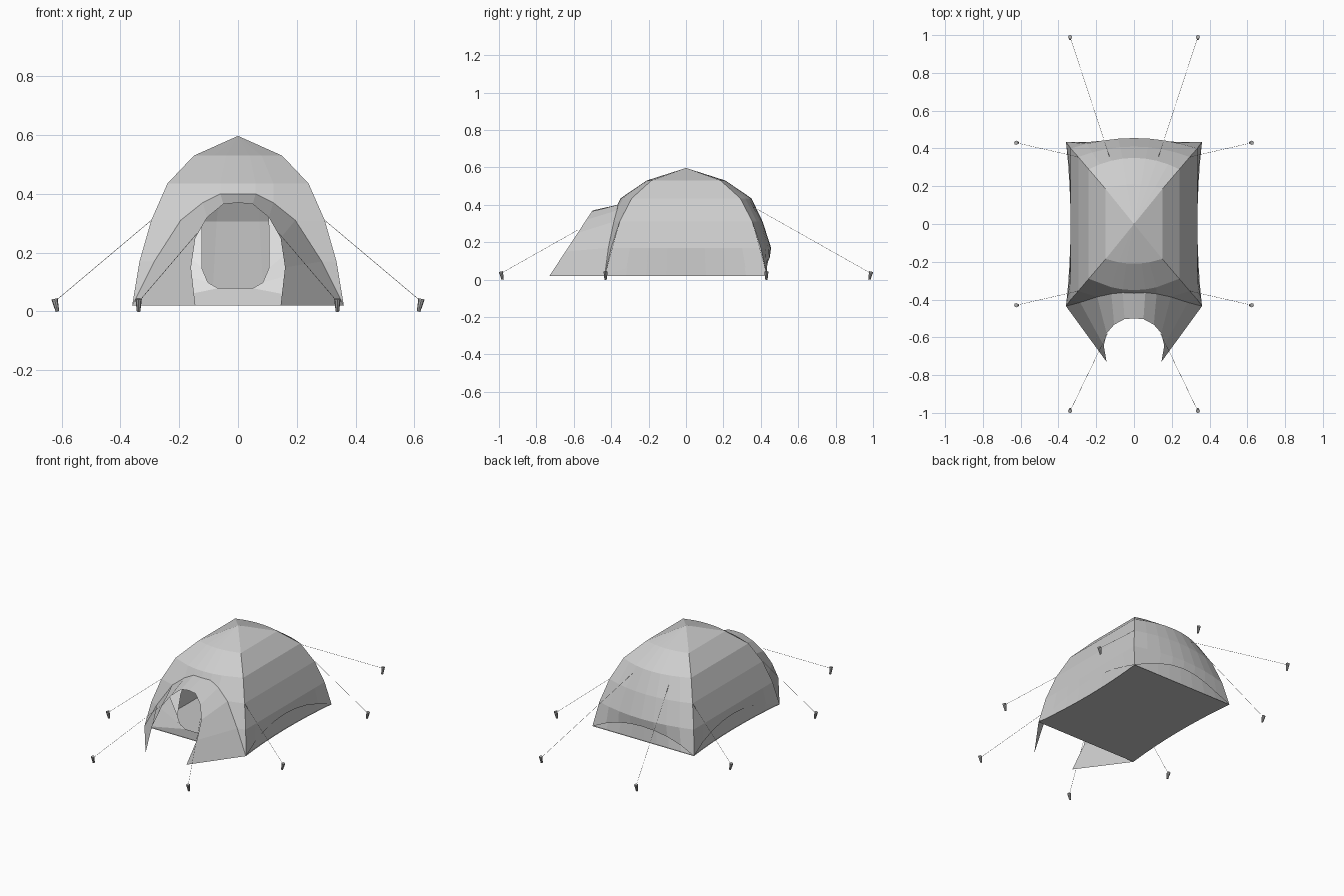
import bpy, bmesh
from mathutils import Vector

cube = bpy.data.objects.get("Cube")
if cube:
    bpy.data.objects.remove(cube, do_unlink=True)


def material(name, grey):
    m = bpy.data.materials.new(name)
    m.use_nodes = True
    colour = (grey, grey, grey, 1)
    m.diffuse_color = colour
    m.node_tree.nodes["Principled BSDF"].inputs["Base Color"].default_value = colour
    return m


CANVAS = material("grey canvas", 0.61)
LINING = material("pale lining", 0.8)
GROUNDSHEET = material("groundsheet grey", 0.57)
ROPE = material("rope grey", 0.32)
METAL = material("peg metal", 0.42)


def build(name, polys, mat):
    """Weld a list of polygons into one flat-shaded sheet facing outward."""
    bm = bmesh.new()
    for poly in polys:
        bm.faces.new([bm.verts.new(p) for p in poly])
    bmesh.ops.remove_doubles(bm, verts=bm.verts, dist=0.0005)
    bm.normal_update()
    for f in bm.faces:
        c = f.calc_center_median()
        if f.normal.dot(Vector((c.x, c.y * 0.5, c.z - 0.1))) < 0:
            f.normal_flip()
    mesh = bpy.data.meshes.new(name)
    bm.to_mesh(mesh)
    bm.free()
    ob = bpy.data.objects.new(name, mesh)
    mesh.materials.append(mat)
    bpy.context.collection.objects.link(ob)


def loft(a, b):
    return [[a[i], a[i + 1], b[i + 1], b[i]] for i in range(len(a) - 1)]


def mirrored(polys):
    return polys + [[(-x, y, z) for x, y, z in p] for p in polys]


# Dome rings: height, ridge x, ridge y, bulge of the end walls
RINGS = [(0.02, 0.36, 0.435, 0.0), (0.17, 0.335, 0.40, 0.055),
         (0.31, 0.295, 0.355, 0.055), (0.435, 0.24, 0.29, 0.06),
         (0.53, 0.15, 0.185, 0.025), (0.597, 0.0, 0.0, 0.0)]
HEIGHTS = [r[0] for r in RINGS]


def ring_at(z):
    for lo, hi in zip(RINGS, RINGS[1:]):
        if z <= hi[0]:
            t = (z - lo[0]) / (hi[0] - lo[0])
            return [p + (q - p) * t for p, q in zip(lo, hi)][1:]
    return RINGS[-1][1:]


def surface(side, u, z):
    """Point on a wall; u runs from -1 to 1 between its two ridges."""
    rx, ry, bulge = ring_at(z)
    arc = 1 - u * u
    if side in ("left", "right"):
        x = rx - 0.16 * max(0, HEIGHTS[1] - z) * arc
        return (x if side == "left" else -x, u * ry, z)
    y = ry + bulge * arc
    return (u * rx, y if side == "back" else -y, z)


def front(x, z):
    return surface("front", x / max(ring_at(z)[0], 0.001), z)


US = [i / 4 - 1 for i in range(9)]


def wall(side, lift, heights=HEIGHTS):
    rows = [[surface(side, u, z + (lift * (1 - u * u) if z == HEIGHTS[0] else 0))
             for u in US] for z in heights]
    return [q for a, b in zip(rows, rows[1:]) for q in loft(a, b)]


def shrink(p, s=0.985):
    return (p[0] * s, p[1] * s, 0.02 + (p[2] - 0.02) * s)


# Outer fly: scooped hem on sides and back, arched opening at the front
fly = wall("back", 0.1) + wall("left", 0.1) + wall("right", 0.1)
ARCH = [front(x, z) for x, z in
        [(0, 0.40), (0.06, 0.40), (0.12, 0.37), (0.195, 0.31), (0.285, 0.17), (0.36, 0.02)]]
corner, r1, r2, r3, r4, apex = [surface("front", 1, z) for z in HEIGHTS]
brow = [front(x, HEIGHTS[3]) for x in (0, 0.06, 0.12)] + [r3]
upper = [front(x, HEIGHTS[4]) for x in (0, 0.04, 0.08)] + [r4]
front_half = loft(brow, upper) + loft(upper, [apex] * 4) + loft(brow[:3], ARCH[:3])
front_half += [[brow[2], r3, r2, ARCH[3], ARCH[2]],
               [r2, r1, ARCH[4], ARCH[3]], [r1, corner, ARCH[4]]]
build("outer_fly", fly + mirrored(front_half), CANVAS)

# Porch hood sweeping forward from the arch
mouth = [(x, -0.73 + (z - 0.02) * 0.657, z) for x, z in
         [(0, 0.37), (0.05, 0.365), (0.105, 0.32), (0.145, 0.25), (0.16, 0.15), (0.145, 0.02)]]
build("porch_hood", mirrored(loft(ARCH, mouth)), CANVAS)

# Inner tent walls, with a straighter back, and a floor drawn in at the sides
inner = wall("back", 0, HEIGHTS[:1] + HEIGHTS[2:]) + wall("left", 0) + wall("right", 0)
build("inner_tent", [[shrink(p) for p in poly] for poly in inner], CANVAS)
floor_left = [surface("left", u, HEIGHTS[0]) for u in US]
floor_right = [surface("right", u, HEIGHTS[0]) for u in US]
build("floor", loft(floor_left, floor_right), GROUNDSHEET)

# Inner front wall with a rounded doorway set slightly to one side
border = [shrink(p) for p in [(0, corner[1], 0.02), corner, r1, r2, r3, r4, apex]]
panels = []
for s in (1, -1):
    door = [shrink(front(s * x - 0.009, z)) for x, z in
            [(0, 0.08), (0.06, 0.08), (0.095, 0.1), (0.116, 0.15),
             (0.116, 0.28), (0.112, 0.37), (0, 0.385)]]
    panels += loft(door, [(s * x, y, z) for x, y, z in border])
build("inner_front_wall", panels, LINING)


def rod(name, a, b, r_a, r_b, sides, mat):
    """Straight tapered rod between two points."""
    a, b = Vector(a), Vector(b)
    bpy.ops.mesh.primitive_cone_add(vertices=sides, radius1=r_a, radius2=r_b,
                                    depth=(b - a).length, location=(a + b) / 2)
    ob = bpy.context.object
    ob.name = name
    ob.rotation_euler = (b - a).to_track_quat("Z", "Y").to_euler()
    ob.data.materials.append(mat)


# Guy lines and ground pegs
guys = []
for sx, side in ((1, "left"), (-1, "right")):
    for sy, end in ((1, "back"), (-1, "front")):
        guys.append((f"{side}_{end}_side", (sx * 0.614, sy * 0.43, 0),
                     (sx * 0.295, sy * 0.355, 0.31), Vector((sx, 0, 0))))
    guys.append((f"{side}_back", (sx * 0.338, 0.98, 0),
                 (sx * 0.13, surface("back", 0.5, 0.39)[1], 0.39), Vector((0, 1, 0))))
    guys.append((f"{side}_front", (sx * 0.338, -0.98, 0),
                 (sx * 0.14, mouth[3][1], 0.265), Vector((0, -1, 0))))
for name, foot, tie, out in guys:
    top = Vector(foot) + out * 0.01 + Vector((0, 0, 0.043))
    rod(name + "_peg", foot, top, 0.006, 0.011, 8, METAL)
    rod(name + "_guy_line", top - Vector((0, 0, 0.01)), tie, 0.0008, 0.0008, 5, ROPE)
